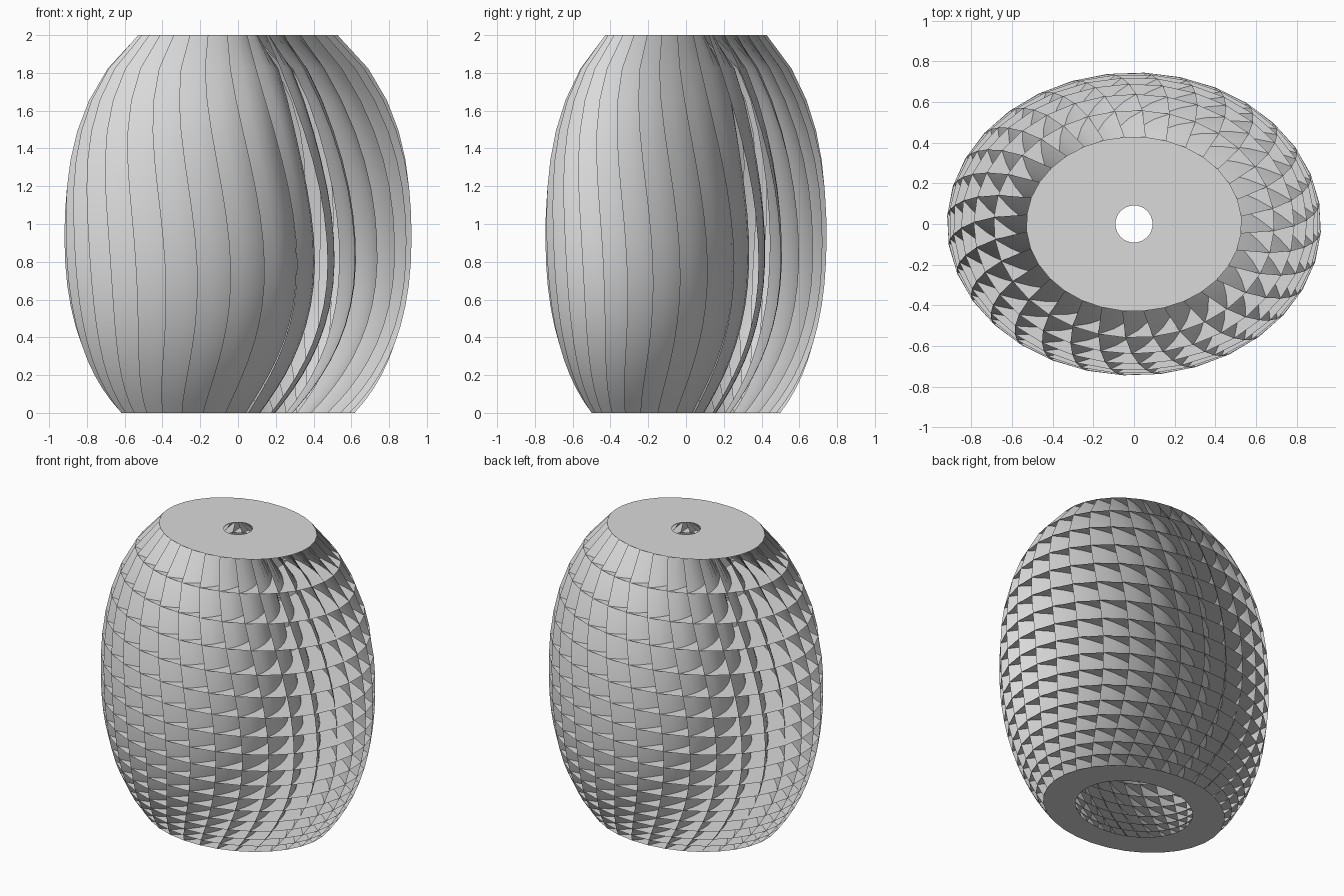
import bpy, math

cube = bpy.data.objects.get("Cube")
if cube:
    bpy.data.objects.remove(cube, do_unlink=True)

VANES = 32
LAYERS = 17
SEGMENTS = 5      # faces across the curve of a vane
DEPTH = 0.81      # y radius as a share of the x radius

# One plain grey for the whole shade
grey = bpy.data.materials.new("light_grey")
grey.use_nodes = True
colour = (0.7, 0.7, 0.7, 1)
grey.diffuse_color = colour
grey.node_tree.nodes["Principled BSDF"].inputs["Base Color"].default_value = colour


def level(t):
    """Height of a layer; layers sit closer together near the base."""
    return 2 * (0.47 * t + 0.53 * t * t)


def outer_radius(z):
    """Barrel outline of the shade."""
    return 0.92 * math.sqrt(1 - abs((z - 0.956) / 1.244) ** 2.3)


def inner_radius(z):
    """Hollow inside, closing to the lamp hole at the top."""
    return 0.59 * math.sqrt(1 - ((z - 0.853) / 1.161) ** 2)


def vane_point(t, i, s):
    """Point on vane i at layer t; s runs from outer edge 0 to inner edge 1."""
    z = level(t)
    bulge = math.sin(math.pi * t)
    a = math.radians(-85 + 15 * bulge + i * 360 / VANES)
    b = a + math.radians(12 + 11 * bulge + 30 * t ** 8)
    ro, ri = outer_radius(z), inner_radius(z)
    px, py = ro * math.cos(a), ro * math.sin(a)
    dx, dy = ri * math.cos(b) - px, ri * math.sin(b) - py
    bow = 4 * s * (1 - s) * (0.06 + 0.04 * t)
    x = px + dx * s + dy * bow
    y = py + dy * s - dx * bow
    return (x, y * (DEPTH + 0.19 * s * t ** 4), z)


def build(name, verts, faces, smooth):
    mesh = bpy.data.meshes.new(name)
    mesh.from_pydata(verts, [], faces)
    mesh.materials.append(grey)
    for face in mesh.polygons:
        face.use_smooth = smooth
    obj = bpy.data.objects.new(name, mesh)
    bpy.context.collection.objects.link(obj)


steps = [k / LAYERS for k in range(LAYERS + 1)]

# Curved upright vanes
w = SEGMENTS + 1
vane_faces = [(k * w + j, k * w + j + 1, k * w + w + j + 1, k * w + w + j)
              for k in range(LAYERS) for j in range(SEGMENTS)]
for i in range(VANES):
    verts = [vane_point(t, i, j / SEGMENTS) for t in steps for j in range(w)]
    build(f"vane_{i + 1}", verts, vane_faces, True)

# Flat oval plates between the vanes, from the base to the top with its lamp hole
n = VANES
plate_faces = [(i, (i + 1) % n, n + (i + 1) % n, n + i) for i in range(n)]
for k, t in enumerate(steps):
    verts = [vane_point(t, i, s) for s in (0, 1) for i in range(n)]
    name = {0: "base_plate", LAYERS: "top_plate"}.get(k, f"plate_{k}")
    build(name, verts, plate_faces, False)
